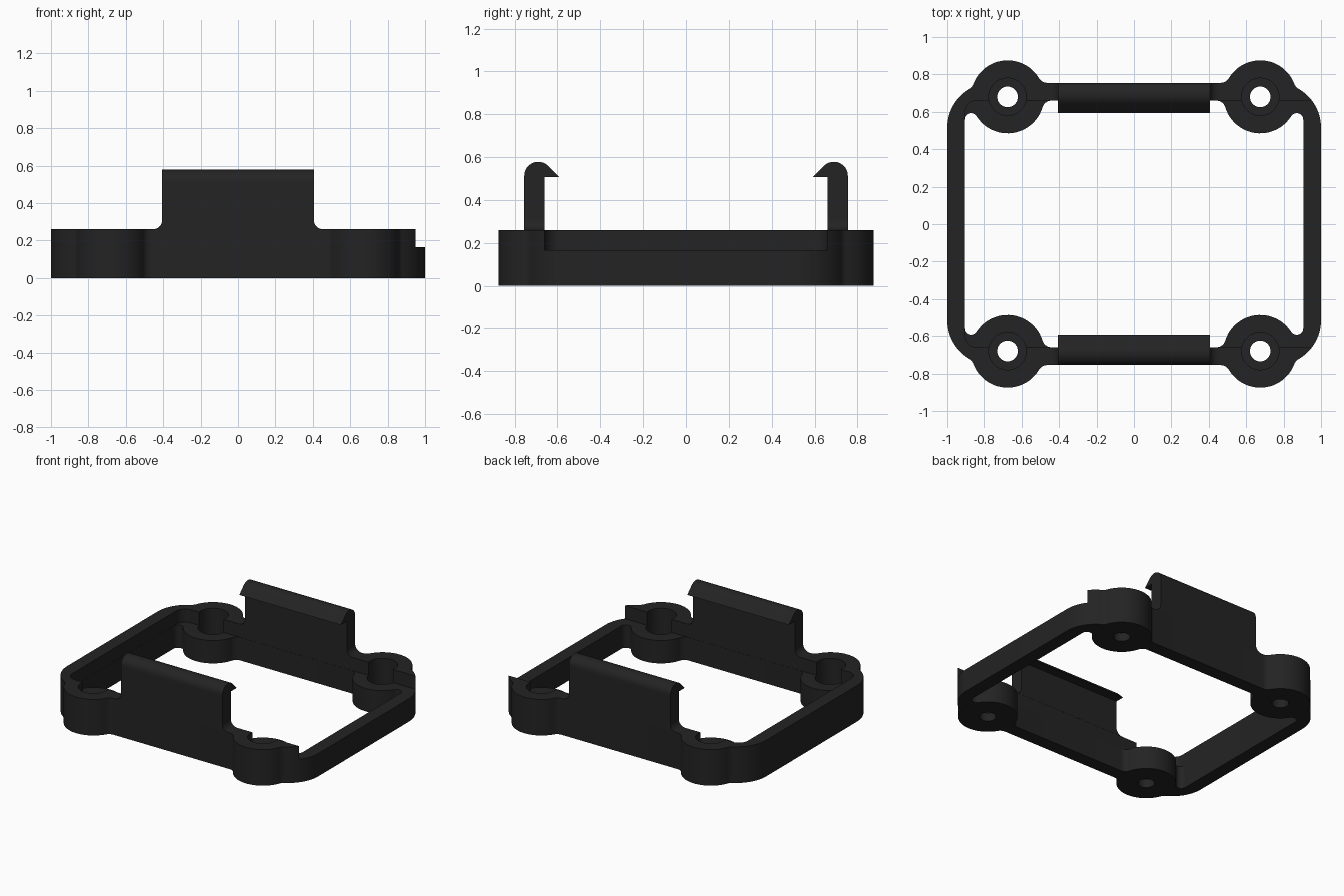
import bpy, bmesh, math
from mathutils import Vector

if "Cube" in bpy.data.objects:
    bpy.data.objects.remove(bpy.data.objects["Cube"])

black = bpy.data.materials.new("matte black plastic")
black.diffuse_color = (0.017, 0.017, 0.017, 1)
black.use_nodes = True
black.node_tree.nodes["Principled BSDF"].inputs["Base Color"].default_value = black.diffuse_color

# main dimensions
OX, OY = 1.0, 0.755           # outer half sizes
IX, IY = 0.905, 0.66          # inner half sizes
H, LEDGE = 0.26, 0.165        # rim height, board ledge height
B, RB = Vector((0.675, 0.68)), 0.195     # screw boss centre, radius
RC = 0.24                                # outer corner radius
C = Vector((OX - RC, OY - RC))
CLIP_X = 0.405


def arc(c, r, a0, a1, n):
    """Points on an arc, angles in radians, ends included."""
    return [Vector((c[0] + r * math.cos(a0 + (a1 - a0) * i / n),
                    c[1] + r * math.sin(a0 + (a1 - a0) * i / n))) for i in range(n + 1)]


def circle(c, r, n=48):
    return arc(c, r, 0, 2 * math.pi, n)[:-1]


def angle(a, b):
    return math.atan2(b[1] - a[1], b[0] - a[0])


def prism(name, loops, lo, hi, place):
    """Extrude closed 2D loops (outline and holes) from lo to hi; place maps (u, v, w) to xyz."""
    bm = bmesh.new()
    caps = ([], [])
    for loop in loops:
        n = len(loop)
        rows = [[bm.verts.new(place(p[0], p[1], w)) for p in loop] for w in (lo, hi)]
        for row, cap in zip(rows, caps):
            cap += [bm.edges.new((row[i], row[(i + 1) % n])) for i in range(n)]
        for i in range(n):
            j = (i + 1) % n
            bm.faces.new((rows[0][i], rows[0][j], rows[1][j], rows[1][i]))
    for cap in caps:
        bmesh.ops.triangle_fill(bm, use_beauty=True, use_dissolve=False, edges=cap)
    bmesh.ops.recalc_face_normals(bm, faces=bm.faces)
    me = bpy.data.meshes.new(name)
    bm.to_mesh(me)
    bm.free()
    me.materials.append(black)
    ob = bpy.data.objects.new(name, me)
    bpy.context.collection.objects.link(ob)
    return ob


def up(u, v, w):
    return (u, v, w)


def smooth(ob):
    bpy.ops.object.select_all(action='DESELECT')
    ob.select_set(True)
    bpy.context.view_layer.objects.active = ob
    bpy.ops.object.shade_smooth_by_angle(angle=math.radians(30))


def cut(ob, cutter):
    mod = ob.modifiers.new("cut", 'BOOLEAN')
    mod.operation, mod.solver, mod.object = 'DIFFERENCE', 'EXACT', cutter
    dg = bpy.context.evaluated_depsgraph_get()
    me = bpy.data.meshes.new_from_object(ob.evaluated_get(dg))
    ob.modifiers.clear()
    ob.data = me
    bpy.data.objects.remove(cutter)


def mirror4(quarter):
    """Quarter path from the y axis to the x axis -> full closed loop."""
    q = [Vector(p) for p in quarter]
    half = q + [Vector((p.x, -p.y)) for p in reversed(q)]
    return half + [Vector((-p.x, p.y)) for p in reversed(half)]


# inner outline: straight, fillet, boss, fillet, straight
f, g = 0.05, 0.035
c1 = Vector((B.x - math.sqrt((RB + f) ** 2 - (B.y - IY + f) ** 2), IY - f))
c2 = Vector((IX - g, B.y - math.sqrt((RB + g) ** 2 - (IX - g - B.x) ** 2)))
a1, a2 = angle(B, c1), angle(B, c2)
if a1 > 0:
    a1 -= 2 * math.pi
inner = (arc(c1, f, math.pi / 2, angle(c1, B), 8)
         + arc(B, RB, a1, a2, 24)[1:]
         + arc(c2, g, angle(c2, B), 0, 10)[1:])

# outer outline: straight, fillet, boss, fillet, rounded corner, straight
c3 = Vector((B.x - math.sqrt((RB + f) ** 2 - (OY + f - B.y) ** 2), OY + f))
d = (B - C).length
u = (B - C) / d
a = ((RC + f) ** 2 - (RB + f) ** 2 + d * d) / (2 * d)
h = math.sqrt((RC + f) ** 2 - a * a)
c4 = C + u * a + Vector((u.y, -u.x)) * h
e0, e1 = angle(c4, B), angle(c4, C)
e0, e1 = e0 % (2 * math.pi), e1 % (2 * math.pi)
outer = (arc(c3, f, -math.pi / 2, angle(c3, B), 8)
         + arc(B, RB, angle(B, c3), angle(B, c4), 24)[1:]
         + arc(c4, f, e0, e1, 8)[1:]
         + arc(C, RC, angle(C, c4), 0, 14)[1:])

corners = [(sx * B.x, sy * B.y) for sx in (-1, 1) for sy in (-1, 1)]

# frame with four screw holes
frame = prism("frame", [mirror4(outer), mirror4(inner)] + [circle(c, 0.055) for c in corners],
              0, H, up)

# board pocket, open on the right side
px, py, pr = -IX - 0.001, IY + 0.001, 0.07
pocket = ([Vector((1.2, -py)), Vector((1.2, py))]
          + arc((px + pr, py - pr), pr, math.pi / 2, math.pi, 8)
          + arc((px + pr, -py + pr), pr, math.pi, 1.5 * math.pi, 8))
cut(frame, prism("pocket_cutter", [pocket], LEDGE, 0.5, up))

# counterbores
for c in corners:
    cut(frame, prism("counterbore_cutter", [circle(c, 0.1)], 0.06, 0.5, up))
smooth(frame)

# snap clips with hooked tops, and the flared roots beside them
hook = ([Vector((IY, H)), Vector((OY, H))]
        + arc((0.69, 0.513), 0.065, 0, math.radians(135), 16)
        + [Vector((0.593, 0.508)), Vector((IY, 0.508))])
flare = [Vector((CLIP_X, H))] + arc((CLIP_X + 0.05, H + 0.05), 0.05, -math.pi / 2, -math.pi, 8)
for side, sy in (("front", -1), ("back", 1)):
    smooth(prism(side + "_clip", [hook], -CLIP_X, CLIP_X,
                 lambda p, q, w: (w, sy * p, q)))
    for end, sx in (("left", -1), ("right", 1)):
        smooth(prism(f"{side}_{end}_clip_root", [flare], IY, OY,
                     lambda p, q, w: (sx * p, sy * w, q)))
